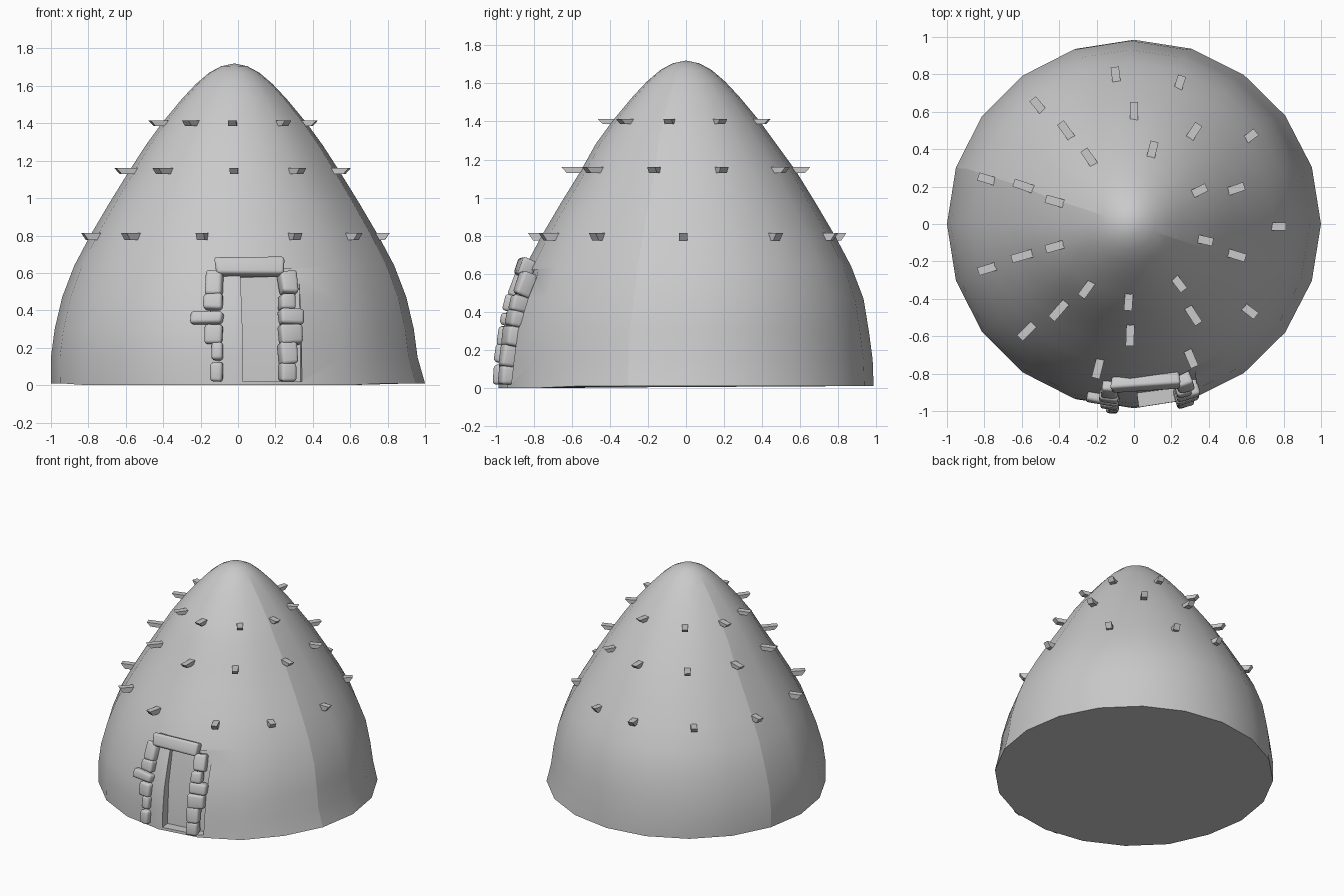
import bpy, bmesh, math, random
from mathutils import Matrix, Vector

random.seed(4)
cube = bpy.data.objects.get("Cube")
if cube:
    bpy.data.objects.remove(cube, do_unlink=True)

stone_grey = bpy.data.materials.new("stone_grey")
stone_grey.use_nodes = True
GREY = (0.588, 0.588, 0.588, 1)
stone_grey.diffuse_color = GREY
stone_grey.node_tree.nodes["Principled BSDF"].inputs["Base Color"].default_value = GREY

# Dome profile: (height, radius), lowest ring first
PROFILE = [(0.01, 0.985), (0.15, 0.98), (0.3, 0.96), (0.47, 0.92), (0.64, 0.855),
           (0.8, 0.77), (0.97, 0.67), (1.14, 0.565), (1.28, 0.475), (1.4, 0.388),
           (1.53, 0.28), (1.61, 0.205), (1.67, 0.135), (1.705, 0.07)]
APEX = 1.72
SIDES = 20


def add_object(name, bm):
    bmesh.ops.recalc_face_normals(bm, faces=bm.faces)
    mesh = bpy.data.meshes.new(name)
    bm.to_mesh(mesh)
    bm.free()
    mesh.materials.append(stone_grey)
    obj = bpy.data.objects.new(name, mesh)
    bpy.context.collection.objects.link(obj)
    return obj


def make_active(obj):
    bpy.ops.object.select_all(action='DESELECT')
    obj.select_set(True)
    bpy.context.view_layer.objects.active = obj


def smooth(obj, degrees):
    make_active(obj)
    bpy.ops.object.shade_smooth_by_angle(angle=math.radians(degrees))


def radius_and_slope(z):
    for (z0, r0), (z1, r1) in zip(PROFILE, PROFILE[1:]):
        if z <= z1:
            break
    slope = (r1 - r0) / (z1 - z0)
    return r0 + slope * (z - z0), slope


def prism(name, outline, half_width, matrix):
    """Extrude a y-z outline along x."""
    bm = bmesh.new()
    verts = [bm.verts.new((-half_width, y, z)) for y, z in outline]
    face = bm.faces.new(verts)
    ext = bmesh.ops.extrude_face_region(bm, geom=[face])
    moved = [g for g in ext["geom"] if isinstance(g, bmesh.types.BMVert)]
    bmesh.ops.translate(bm, verts=moved, vec=(2 * half_width, 0, 0))
    bmesh.ops.transform(bm, matrix=matrix, verts=bm.verts)
    return add_object(name, bm)


# Dome, leaning a touch to one side, closed underneath
bm = bmesh.new()
rings = []
for k, (z, r) in enumerate(PROFILE):
    shift_x = 0 if k == 0 else -0.02
    shift_y = 0.012 if 0.4 < z < 1.2 else 0
    stretch = 1.015 if k == 0 else 1
    ring = []
    for i in range(SIDES):
        a = math.tau * i / SIDES
        ring.append(bm.verts.new((shift_x + stretch * r * math.cos(a),
                                  shift_y + r * math.sin(a), z)))
    rings.append(ring)
for low, high in zip(rings, rings[1:]):
    for i in range(SIDES):
        j = (i + 1) % SIDES
        bm.faces.new((low[i], low[j], high[j], high[i]))
tip = bm.verts.new((-0.02, 0, APEX))
for i in range(SIDES):
    bm.faces.new((rings[-1][i], rings[-1][(i + 1) % SIDES], tip))
bm.faces.new(rings[0][::-1])
for v in rings[0][12:18]:
    v.co.z = 0
dome = add_object("dome", bm)

# Doorway recess cut into the front
turn = Matrix.Translation((0.068, 0, 0)) @ Matrix.Rotation(math.radians(7), 4, 'Z')
cutter = prism("doorway_cutter",
               [(-1.2, 0.02), (-0.89, 0.02), (-0.87, 0.33), (-0.80, 0.62), (-1.2, 0.62)],
               0.16, turn)
cutter.hide_render = True
cut = dome.modifiers.new("doorway", 'BOOLEAN')
cut.operation = 'DIFFERENCE'
cut.solver = 'EXACT'
cut.object = cutter
make_active(dome)
bpy.ops.object.modifier_apply(modifier=cut.name)
bpy.data.objects.remove(cutter, do_unlink=True)
smooth(dome, 35)

# Two hard seams running up opposite sides
for edge in dome.data.edges:
    a, b = (dome.data.vertices[i].co for i in edge.vertices)
    if abs(a.z - b.z) > 0.02 and min(a.z, b.z) < 1.65:
        mid = (a + b) / 2
        angle = math.degrees(math.atan2(mid.y, mid.x + 0.02)) % 180
        if abs(angle - 162) < 3:
            edge.use_edge_sharp = True


# Rounded stones around the doorway
def stone(name, x0, x1, z0, z1, depth=0.09, turn_z=None):
    x, z = (x0 + x1) / 2, (z0 + z1) / 2
    r, slope = radius_and_slope(z)
    y = 0.012 - math.sqrt(r * r - x * x)
    yaw = math.asin(x / r) if turn_z is None else turn_z
    bm = bmesh.new()
    bmesh.ops.create_cube(bm, size=1)
    for v in bm.verts:
        v.co += Vector([random.uniform(-0.05, 0.05) for _ in range(3)])
        v.co *= Vector((x1 - x0, depth, z1 - z0))
    bmesh.ops.bevel(bm, geom=bm.edges[:], offset=0.018, segments=3,
                    profile=0.5, affect='EDGES', clamp_overlap=True)
    place = (Matrix.Translation((x, y, z)) @ Matrix.Rotation(yaw, 4, 'Z')
             @ Matrix.Rotation(math.atan(slope), 4, 'X'))
    bmesh.ops.transform(bm, matrix=place, verts=bm.verts)
    smooth(add_object(name, bm), 50)


RIGHT_STONES = [(-0.145, 0.02, 0.12), (-0.14, 0.13, 0.23), (-0.175, 0.22, 0.325),
                (-0.25, 0.325, 0.39), (-0.18, 0.40, 0.485), (-0.17, 0.475, 0.605)]
LEFT_STONES = [(0.305, 0.02, 0.12), (0.31, 0.11, 0.23), (0.345, 0.22, 0.325),
               (0.345, 0.32, 0.405), (0.30, 0.40, 0.485), (0.31, 0.48, 0.605)]
for n, (x, z0, z1) in enumerate(RIGHT_STONES, 1):
    stone(f"right_door_stone_{n}", x, -0.08, z0, z1)
for n, (x, z0, z1) in enumerate(LEFT_STONES, 1):
    stone(f"left_door_stone_{n}", 0.22, x, z0, z1)
stone("door_lintel", -0.125, 0.238, 0.58, 0.678, 0.08, math.radians(4))

# Three rings of flat pegs: height, thickness, radius, angles
PEG_ROWS = [
    ("upper", 1.4, 0.028, 0.41, (27, 76, 124, 164, 196, 234, 266, 307, 347)),
    ("middle", 1.145, 0.03, 0.6, (19, 57, 90, 126, 161, 196, 229, 268, 303, 343)),
    ("lower", 0.795, 0.038, 0.79, (37, 72, 97, 129, 163, 197, 225, 256, 293, 323, 359)),
]
for row, z, thick, r, angles in PEG_ROWS:
    h = thick / 2
    outline = [(-0.065, -h), (0.025, -h), (0.052, h), (-0.065, h)]
    for n, deg in enumerate(angles, 1):
        a = math.radians(deg)
        reach = r - 0.03 * math.cos(a)
        place = (Matrix.Translation((reach * math.cos(a), reach * math.sin(a), z))
                 @ Matrix.Rotation(a - math.pi / 2, 4, 'Z'))
        prism(f"{row}_peg_{n}", outline, 0.022, place)
